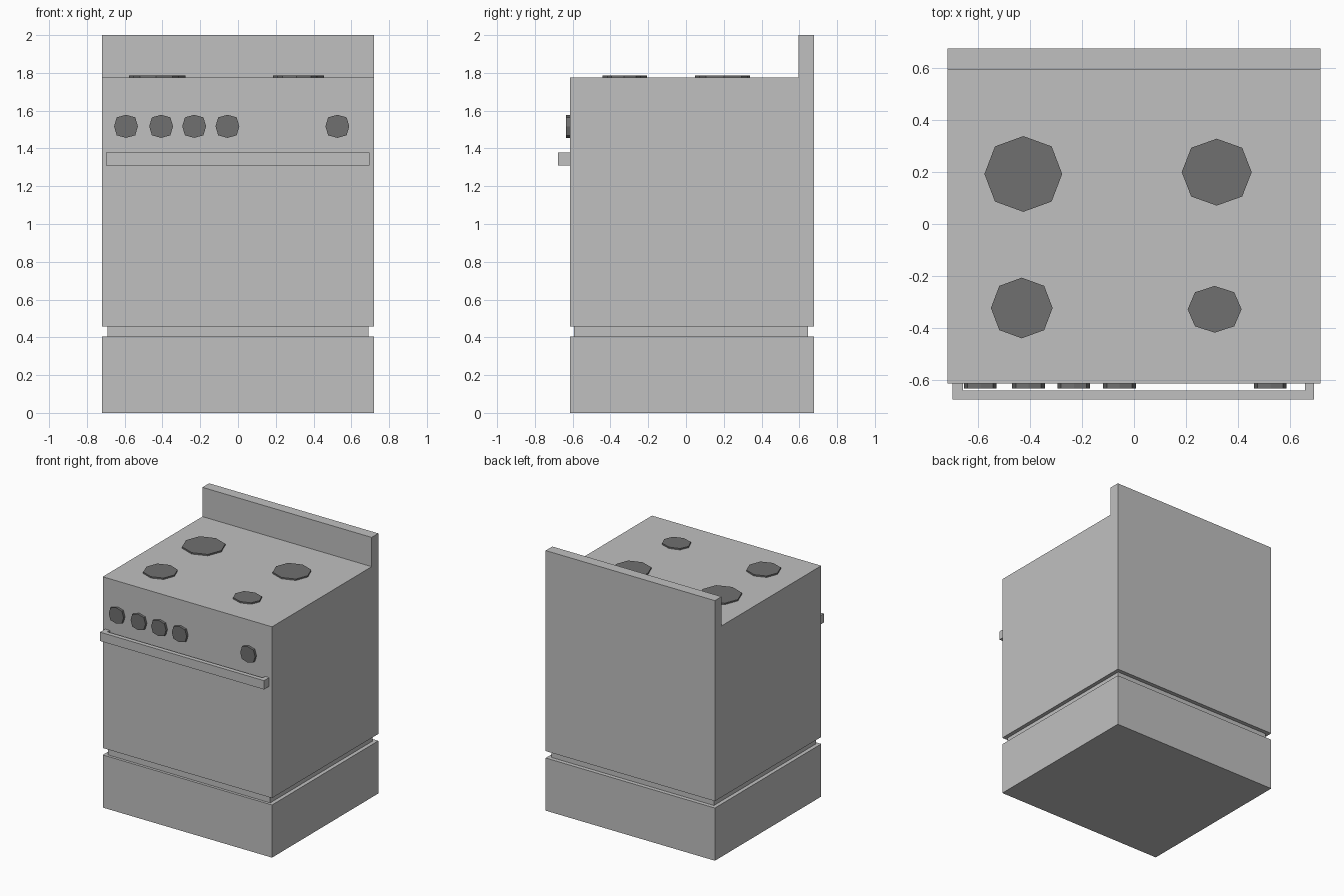
import bpy, bmesh, math
from mathutils import Vector

cube = bpy.data.objects.get("Cube")
if cube:
    bpy.data.objects.remove(cube, do_unlink=True)


def material(name, value):
    m = bpy.data.materials.new(name)
    m.use_nodes = True
    color = (value, value, value, 1)
    m.diffuse_color = color
    m.node_tree.nodes["Principled BSDF"].inputs["Base Color"].default_value = color
    return m


enamel = material("light grey enamel", 0.53)
iron = material("dark grey iron", 0.162)


def prism(name, outline, offset, mat):
    """Extrude a closed 3D outline along an offset vector."""
    bm = bmesh.new()
    face = bm.faces.new([bm.verts.new(p) for p in outline])
    ext = bmesh.ops.extrude_face_region(bm, geom=[face], use_keep_orig=True)
    moved = [g for g in ext["geom"] if isinstance(g, bmesh.types.BMVert)]
    bmesh.ops.translate(bm, verts=moved, vec=offset)
    bmesh.ops.recalc_face_normals(bm, faces=bm.faces)
    mesh = bpy.data.meshes.new(name)
    bm.to_mesh(mesh)
    bm.free()
    mesh.materials.append(mat)
    obj = bpy.data.objects.new(name, mesh)
    bpy.context.collection.objects.link(obj)
    return obj


def box(name, x, y0, y1, z0, z1, mat):
    outline = [(-x, y0, z0), (x, y0, z0), (x, y1, z0), (-x, y1, z0)]
    return prism(name, outline, (0, 0, z1 - z0), mat)


def octagon(center, u, v, diagonal=1.0):
    """Eight points around a centre; diagonal scales the odd corners."""
    points = []
    for i in range(8):
        a = i * math.pi / 4
        s = diagonal if i % 2 else 1
        points.append(Vector(center) + s * (math.cos(a) * Vector(u) + math.sin(a) * Vector(v)))
    return points


W, FRONT, BACK = 0.72, -0.615, 0.677
TOP = 1.775

# Drawer base and recessed plinth
box("drawer_base", W, FRONT, BACK, 0, 0.405, enamel)
box("recessed_gap", 0.69, -0.594, 0.646, 0.405, 0.458, enamel)

# Oven body with raised back panel, drawn as a side profile
side = [(FRONT, 0.458), (BACK, 0.458), (BACK, 2), (0.596, 2), (0.596, TOP), (FRONT, TOP)]
prism("oven_body", [(-W, y, z) for y, z in side], (2 * W, 0, 0), enamel)

# Door handle: a bar with returned ends
bar = [(-0.70, FRONT), (-0.70, -0.677), (0.695, -0.677), (0.695, FRONT),
       (0.66, FRONT), (0.66, -0.643), (-0.66, -0.643), (-0.66, FRONT)]
prism("door_handle", [(x, y, 1.31) for x, y in bar], (0, 0, 0.068), enamel)

# Hot plates
plates = {"back_right": (-0.427, 0.193, 0.15, 0.146),
          "back_left": (0.319, 0.2, 0.135, 0.129),
          "front_right": (-0.433, -0.324, 0.119, 0.117),
          "front_left": (0.311, -0.329, 0.104, 0.09)}
for name, (x, y, rx, ry) in plates.items():
    prism("hot_plate_" + name, octagon((x, y, TOP), (rx, 0, 0), (0, ry, 0), 1.03),
          (0, 0, 0.011), iron)

# Control knobs
for i, x in enumerate((-0.593, -0.407, -0.232, -0.056, 0.526)):
    prism(f"control_knob_{i + 1}",
          octagon((x, FRONT, 1.517), (0.063, 0, 0), (0, 0, 0.061), 1.1),
          (0, -0.019, 0), iron)
